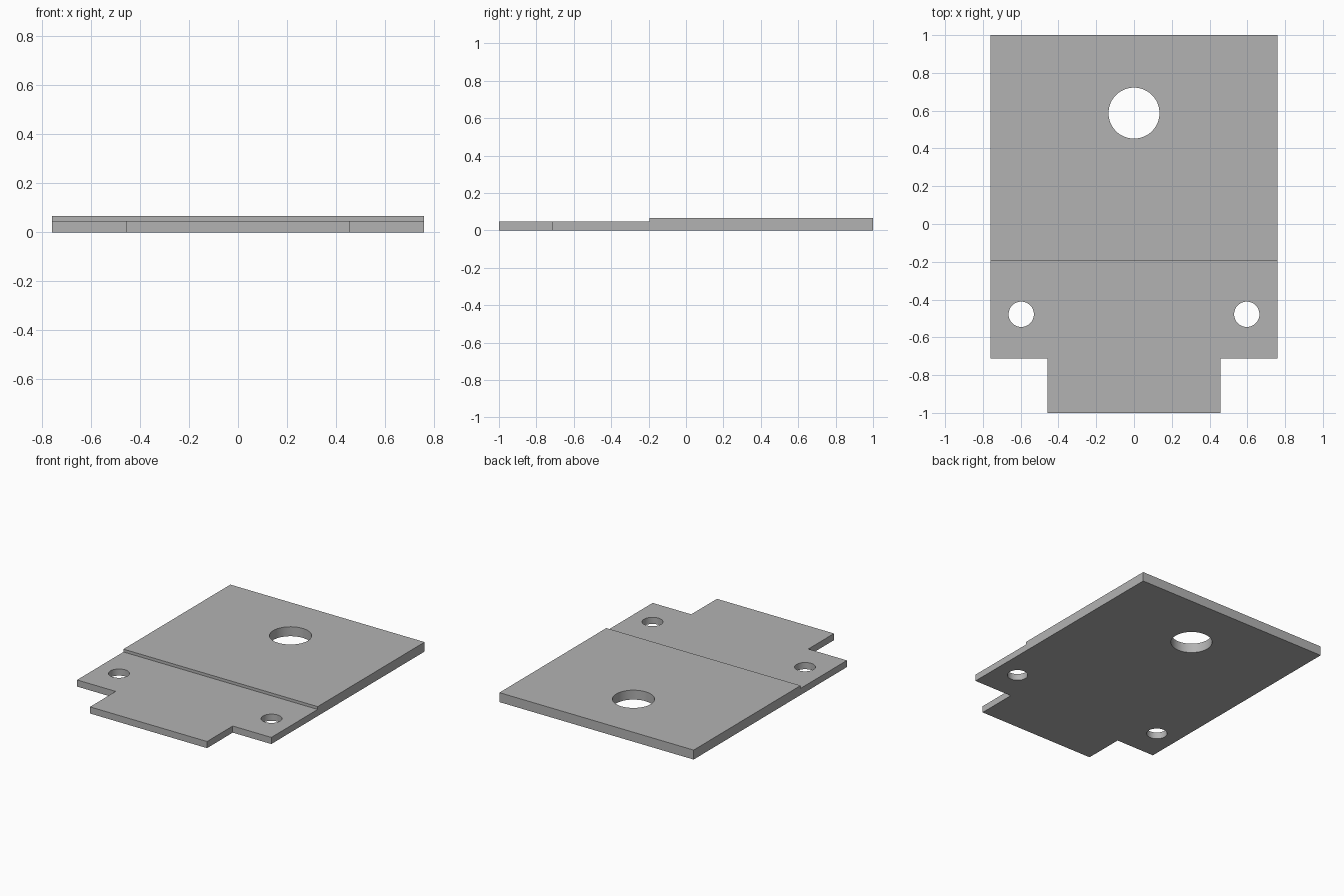
import bpy
import bmesh

if "Cube" in bpy.data.objects:
    bpy.data.objects.remove(bpy.data.objects["Cube"], do_unlink=True)

HALF_W, TAB_W = 0.76, 0.458
NOTCH_Y, STEP_Y = -0.713, -0.195
LOW, HIGH = 0.047, 0.067

grey = bpy.data.materials.new("plain_grey")
grey.use_nodes = True
grey.diffuse_color = (0.45, 0.45, 0.45, 1)
grey.node_tree.nodes["Principled BSDF"].inputs["Base Color"].default_value = grey.diffuse_color


def prism(name, outline, bottom, top):
    """Extrude a closed plan outline from bottom to top."""
    bm = bmesh.new()
    face = bm.faces.new([bm.verts.new((x, y, bottom)) for x, y in outline])
    new = bmesh.ops.extrude_face_region(bm, geom=[face])["geom"]
    verts = [g for g in new if isinstance(g, bmesh.types.BMVert)]
    bmesh.ops.translate(bm, verts=verts, vec=(0, 0, top - bottom))
    bmesh.ops.recalc_face_normals(bm, faces=bm.faces[:])
    mesh = bpy.data.meshes.new(name)
    bm.to_mesh(mesh)
    bm.free()
    mesh.materials.append(grey)
    obj = bpy.data.objects.new(name, mesh)
    bpy.context.collection.objects.link(obj)
    return obj


def cut(target, cutter):
    """Subtract the cutter, then discard it."""
    cutter.hide_render = True
    bpy.context.view_layer.objects.active = target
    mod = target.modifiers.new("cut", "BOOLEAN")
    mod.operation, mod.solver, mod.object = "DIFFERENCE", "EXACT", cutter
    bpy.ops.object.modifier_apply(modifier=mod.name)
    bpy.data.objects.remove(cutter, do_unlink=True)


# Plate with a narrower tab at the front, mirrored about the centre
half = [(TAB_W, -1), (TAB_W, NOTCH_Y), (HALF_W, NOTCH_Y), (HALF_W, 1)]
outline = half + [(-x, y) for x, y in reversed(half)]
plate = prism("stepped_plate", outline, 0, HIGH)

# Thinner front section
step = [(-1, -2), (1, -2), (1, STEP_Y), (-1, STEP_Y)]
cut(plate, prism("step_cutter", step, LOW, 1))

# Large rear hole and two small front holes
for x, y, radius in ((0, 0.587, 0.135), (-0.597, -0.478, 0.067), (0.597, -0.478, 0.067)):
    bpy.ops.mesh.primitive_cylinder_add(vertices=64, radius=radius, depth=1, location=(x, y, 0))
    bpy.context.object.data.materials.append(grey)
    cut(plate, bpy.context.object)

# Smooth hole walls, sharp plate edges
bpy.ops.object.select_all(action="DESELECT")
plate.select_set(True)
bpy.context.view_layer.objects.active = plate
bpy.ops.object.shade_smooth_by_angle()
